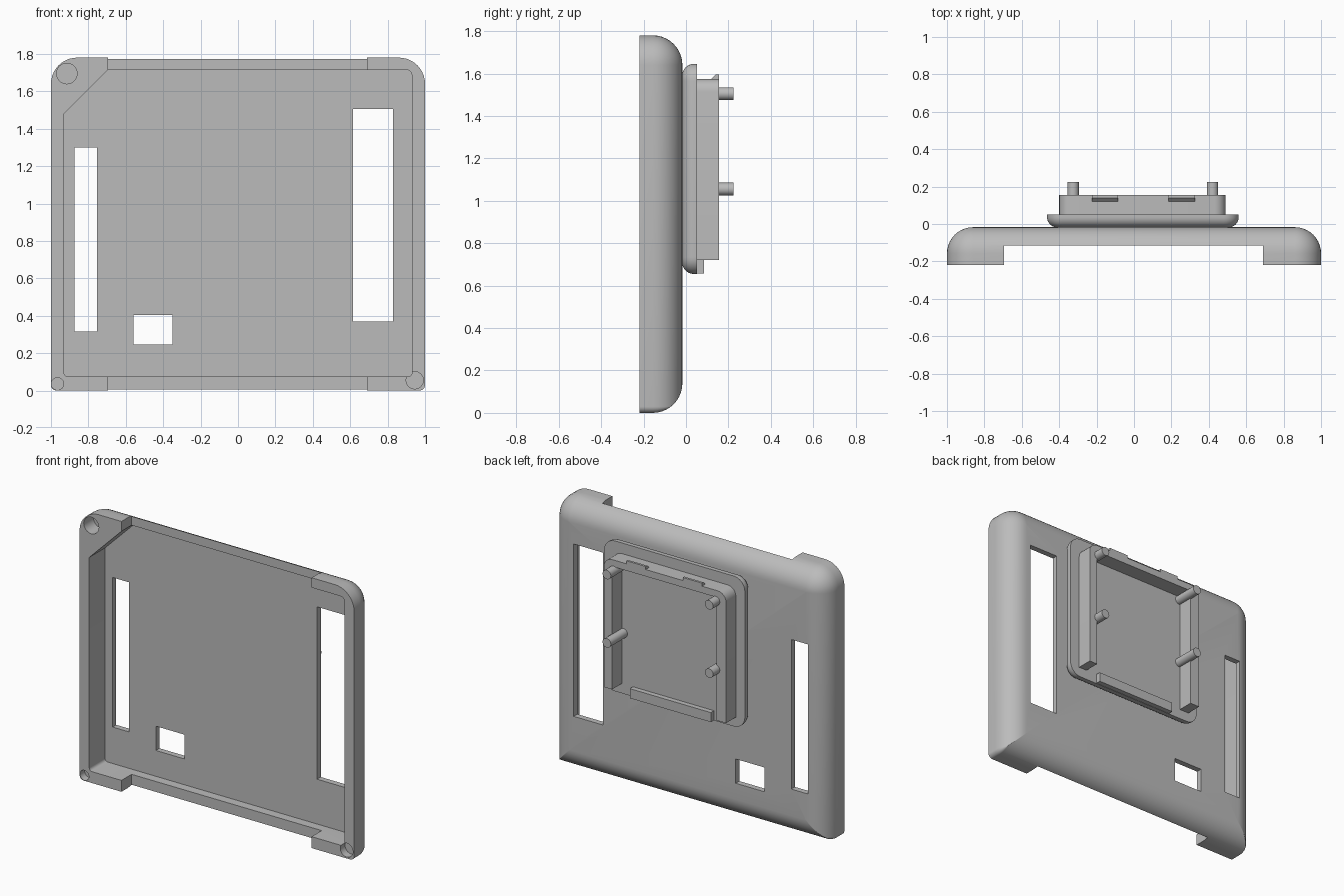
import bpy, bmesh, math
from mathutils import Vector

old = bpy.data.objects.get("Cube")
if old:
    bpy.data.objects.remove(old, do_unlink=True)

grey = bpy.data.materials.new("plain grey")
grey.use_nodes = True
GREY = (0.5, 0.5, 0.5, 1)
grey.diffuse_color = GREY
grey.node_tree.nodes["Principled BSDF"].inputs["Base Color"].default_value = GREY


def outline(box, corners, inset=0):
    """Rectangle in x/z; corners are (radius, steps) from lower right, counter-clockwise."""
    x0, x1, z0, z1 = box
    spots = [(x1, z0, -1, 1), (x1, z1, -1, -1), (x0, z1, 1, -1), (x0, z0, 1, 1)]
    pts = []
    for i, ((x, z, sx, sz), (r, steps)) in enumerate(zip(spots, corners)):
        rad = max(r - inset, 0)
        x, z = x + sx * inset, z + sz * inset
        if rad < 0.001:
            pts.append((x, z))
            continue
        for k in range(steps + 1):
            a = math.radians(90 * (i - 1 + k / steps))
            pts.append((x + sx * rad + rad * math.cos(a), z + sz * rad + rad * math.sin(a)))
    return pts


def finish(name, bm):
    bmesh.ops.recalc_face_normals(bm, faces=bm.faces)
    mesh = bpy.data.meshes.new(name)
    bm.to_mesh(mesh)
    bm.free()
    mesh.materials.append(grey)
    ob = bpy.data.objects.new(name, mesh)
    bpy.context.collection.objects.link(ob)
    return ob


def select(ob):
    bpy.ops.object.select_all(action='DESELECT')
    ob.select_set(True)
    bpy.context.view_layer.objects.active = ob


def smooth(ob):
    select(ob)
    bpy.ops.object.shade_smooth_by_angle(angle=math.radians(30))


def prism(name, pts, y0, y1):
    bm = bmesh.new()
    face = bm.faces.new([bm.verts.new((x, y0, z)) for x, z in pts])
    ext = bmesh.ops.extrude_face_region(bm, geom=[face])["geom"]
    verts = [v for v in ext if isinstance(v, bmesh.types.BMVert)]
    bmesh.ops.translate(bm, verts=verts, vec=(0, y1 - y0, 0))
    return finish(name, bm)


SHARP = [(0, 1)] * 4


def block(name, x0, x1, y0, y1, z0, z1):
    return prism(name, outline((x0, x1, z0, z1), SHARP), y0, y1)


def rod(name, x, z, r, y0, y1, sides=32):
    ring = [(x + r * math.cos(math.tau * k / sides), z + r * math.sin(math.tau * k / sides))
            for k in range(sides)]
    return prism(name, ring, y0, y1)


def rounded_plate(name, box, corners, y_flat, y_round, r, steps=10):
    """Plate whose edge at y_round is filleted with radius r."""
    s = 1 if y_round > y_flat else -1
    levels = [(y_flat, 0)]
    for k in range(steps + 1):
        a = math.pi / 2 * k / steps
        levels.append((y_round - s * r * (1 - math.sin(a)), r * (1 - math.cos(a))))
    bm = bmesh.new()
    rings = []
    for y, inset in levels:
        # Keep a tiny corner radius so every ring has the same count
        cs = [(max(c, inset + 0.002), n) for c, n in corners]
        rings.append([bm.verts.new((x, y, z)) for x, z in outline(box, cs, inset)])
    for a, b in zip(rings, rings[1:]):
        for i in range(len(a)):
            j = (i + 1) % len(a)
            bm.faces.new((a[i], a[j], b[j], b[i]))
    bm.faces.new(rings[0])
    bm.faces.new(rings[-1])
    return finish(name, bm)


def cut(ob, cutters):
    for c in cutters:
        mod = ob.modifiers.new("cut", 'BOOLEAN')
        mod.operation, mod.solver, mod.object = 'DIFFERENCE', 'EXACT', c
        select(ob)
        bpy.ops.object.modifier_apply(modifier=mod.name)
        bpy.data.objects.remove(c, do_unlink=True)


# Main shell: filleted back, open tray front
FRONT, BACK = -0.22, -0.017
shell = rounded_plate("shell", (-1, 1, 0, 1.78),
                      [(0.03, 10), (0.14, 10), (0.14, 10), (0.03, 10)], FRONT, BACK, 0.14)
cavity = prism("cavity", outline((-0.93, 0.93, 0.075, 1.715),
               [(0.02, 4), (0.03, 4), (0.235, 1), (0.02, 4)]), -0.4, -0.055)
cutters = [cavity]
# Lowered top and bottom rims
cutters += [block("rim_notch", -0.695, 0.69, -0.4, -0.115, z0, z1)
            for z0, z1 in ((-0.1, 0.1), (1.69, 1.9))]
# Slots through the back
cutters += [block("slot", x0, x1, -0.15, 0.1, z0, z1) for x0, x1, z0, z1 in
            ((-0.875, -0.755, 0.315, 1.3), (0.615, 0.83, 0.37, 1.505), (-0.56, -0.35, 0.245, 0.405))]
# Blind corner holes
cutters += [rod("hole", x, z, r, -0.4, FRONT + d) for x, z, r, d in
            ((-0.915, 1.695, 0.055, 0.1), (-0.965, 0.036, 0.033, 0.05), (0.945, 0.055, 0.046, 0.05))]
cut(shell, cutters)
smooth(shell)

# Mounting pad on the back, rounded toward the shell
pad = rounded_plate("mount_pad", (-0.465, 0.56, 0.655, 1.645), [(0.08, 8)] * 4, 0.052, -0.018, 0.055)
smooth(pad)

# U-shaped wall on the pad
wall = prism("mount_wall", outline((-0.4, 0.49, 0.72, 1.575),
             [(0, 1), (0.06, 6), (0.06, 6), (0, 1)]), 0.045, 0.155)
cut(wall, [block("wall_inside", -0.33, 0.43, 0, 0.3, 0.5, 1.53)])
smooth(wall)

# Low lip along the bottom of the pad
block("bottom_lip", -0.24, 0.35, 0.045, 0.085, 0.657, 0.72)

# Wedge clips on the top wall
for n, x0 in enumerate((-0.225, 0.185)):
    bm = bmesh.new()
    profile = [(0.12, 1.56), (0.155, 1.56), (0.155, 1.595), (0.14, 1.595), (0.12, 1.575)]
    face = bm.faces.new([bm.verts.new((x0, y, z)) for y, z in profile])
    ext = bmesh.ops.extrude_face_region(bm, geom=[face])["geom"]
    bmesh.ops.translate(bm, verts=[v for v in ext if isinstance(v, bmesh.types.BMVert)],
                        vec=Vector((0.14, 0, 0)))
    finish(f"clip_{n + 1}", bm)

# Four locating pegs
for x, side in ((-0.325, "right"), (0.42, "left")):
    for z, level in ((1.055, "lower"), (1.505, "upper")):
        smooth(rod(f"{level}_{side}_peg", x, z, 0.03, 0.045, 0.225, 24))
